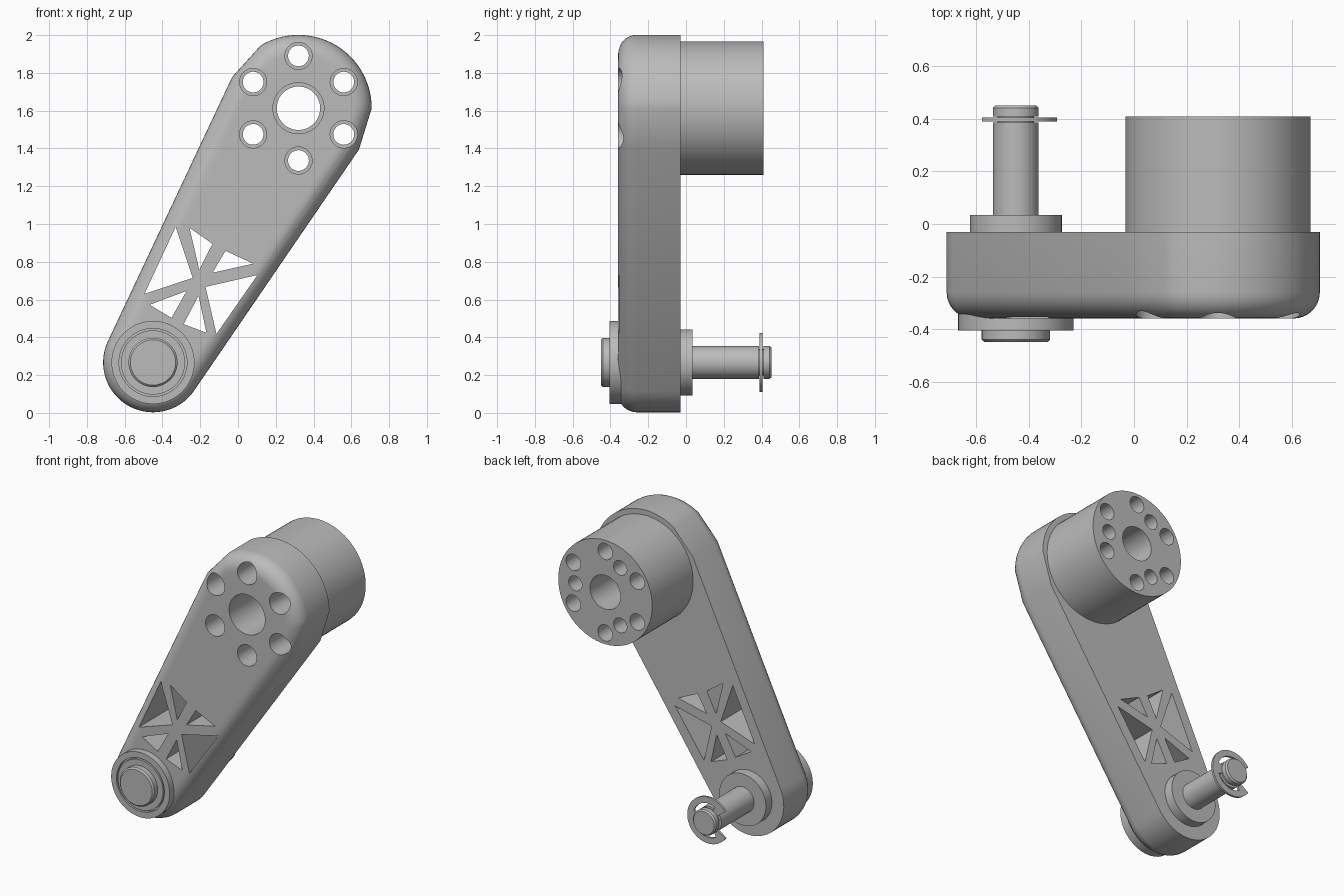
import bpy, bmesh
from math import sin, cos, pi, radians, atan2, asin, hypot

if "Cube" in bpy.data.objects:
    bpy.data.objects.remove(bpy.data.objects["Cube"])

grey = bpy.data.materials.new("plain grey")
grey.use_nodes = True
grey.diffuse_color = (0.5, 0.5, 0.5, 1)
grey.node_tree.nodes["Principled BSDF"].inputs["Base Color"].default_value = (0.5, 0.5, 0.5, 1)

HUB = (0.32, 1.613)     # upper hub centre (x, z)
PIN = (-0.45, 0.267)    # lower pin centre (x, z)
R_HUB, R_PIN = 0.388, 0.264
BACK, FRONT = -0.03, -0.36


def ring(centre, r, n=48, start=0.0, end=2 * pi, closed=True):
    """Points on an arc in the xz plane."""
    steps = n if closed else n - 1
    return [(centre[0] + r * cos(start + (end - start) * i / steps),
             centre[1] + r * sin(start + (end - start) * i / steps)) for i in range(n)]


def loft(bm, sections):
    """Skin a list of (outline, y) sections and cap both ends."""
    loops = [[bm.verts.new((x, y, z)) for x, z in pts] for pts, y in sections]
    n = len(loops[0])
    for a, b in zip(loops, loops[1:]):
        for i in range(n):
            j = (i + 1) % n
            bm.faces.new((a[i], a[j], b[j], b[i]))
    bm.faces.new(loops[0])
    bm.faces.new(loops[-1])


def make(name, bm):
    bmesh.ops.recalc_face_normals(bm, faces=bm.faces)
    mesh = bpy.data.meshes.new(name)
    bm.to_mesh(mesh)
    bm.free()
    mesh.materials.append(grey)
    ob = bpy.data.objects.new(name, mesh)
    bpy.context.collection.objects.link(ob)
    return ob


def select(ob):
    bpy.ops.object.select_all(action='DESELECT')
    ob.select_set(True)
    bpy.context.view_layer.objects.active = ob


def smooth(ob):
    select(ob)
    bpy.ops.object.shade_smooth_by_angle(angle=radians(30))


def cut(ob, outlines, y0, y1):
    """Cut straight-sided openings along y."""
    bm = bmesh.new()
    for pts in outlines:
        loft(bm, [(pts, y0), (pts, y1)])
    cutter = make(ob.name + "_cutter", bm)
    cutter.hide_render = True
    mod = ob.modifiers.new("openings", 'BOOLEAN')
    mod.object, mod.operation, mod.solver = cutter, 'DIFFERENCE', 'EXACT'
    select(ob)
    bpy.ops.object.modifier_apply(modifier=mod.name)
    bpy.data.objects.remove(cutter)


def lathe(name, profile, centre):
    """Turned part from (radius, y) pairs."""
    bm = bmesh.new()
    loft(bm, [(ring(centre, r), y) for r, y in profile])
    ob = make(name, bm)
    smooth(ob)
    return ob


def around(r, start, count):
    """Evenly spaced centres on a circle about the hub."""
    return ring(HUB, r, count, start, start + 2 * pi)


# Tapered arm: tangent outline of two circles, front edge rounded
dx, dz = HUB[0] - PIN[0], HUB[1] - PIN[1]
axis = atan2(dz, dx)
lean = asin((R_HUB - R_PIN) / hypot(dx, dz))
right, left = axis + lean - pi / 2 - 2 * lean, axis + lean + pi / 2


def arm_outline(inset):
    top = ring(HUB, R_HUB - inset, 28, 0, radians(121), closed=False)
    ends = ring(HUB, R_HUB - inset, 2, right, left, closed=False)
    bottom = ring(PIN, R_PIN - inset, 32, left, right + 2 * pi, closed=False)
    return [ends[0]] + top + [ends[1]] + bottom


FILLET = 0.1
sections = [(arm_outline(0), BACK)]
for i in range(9):
    a = pi / 2 * i / 8
    sections.append((arm_outline(FILLET * (1 - cos(a))), FRONT + FILLET * (1 - sin(a))))
bm = bmesh.new()
loft(bm, sections)
arm = make("arm", bm)

# Bolt holes, centre bore and the six triangular lightening windows
bolts = around(0.277, pi / 6, 6)
windows = [
    [(-.33, .985), (-.495, .63), (-.24, .715)],
    [(-.257, .98), (-.135, .895), (-.205, .758)],
    [(-.066, .858), (.08, .79), (-.135, .742)],
    [(.103, .73), (-.172, .667), (-.114, .418)],
    [(-.209, .62), (-.288, .47), (-.167, .424)],
    [(-.468, .572), (-.272, .646), (-.352, .503)],
]
cut(arm, [ring(c, 0.072, 32) for c in bolts] + [ring(HUB, 0.135)] + windows, -0.6, 0.2)
smooth(arm)

# Round hub on the back with bolt holes, three inner holes and a bore
bm = bmesh.new()
disc = ring(HUB, 0.353, 64)
loft(bm, [(disc, BACK), (disc, 0.41)])
hub = make("hub", bm)
inner = around(0.225, 0, 3)
cut(hub, [ring(c, 0.055, 32) for c in bolts] + [ring(c, 0.05, 32) for c in inner]
    + [ring(HUB, 0.115)], -0.2, 0.6)
smooth(hub)

# Front bearing cap with a fine groove, and the pin head
lathe("bearing_cap", [(0.22, FRONT + 0.02), (0.22, -0.405), (0.18, -0.405), (0.18, -0.385),
                      (0.17, -0.385), (0.17, -0.405)], PIN)
lathe("pin_head", [(0.13, -0.39), (0.13, -0.44), (0.12, -0.45)], PIN)

# Rear flange and the pin shaft with its clip groove
lathe("rear_flange", [(0.175, BACK - 0.02), (0.175, 0.035)], PIN)
lathe("pin_shaft", [(0.087, 0.0), (0.087, 0.387), (0.07, 0.387), (0.07, 0.41),
                    (0.087, 0.41), (0.087, 0.442), (0.078, 0.452)], PIN)

# Open retaining clip with three inward tabs
gap = radians(145)
outer = ring(PIN, 0.157, 59, -gap, gap, closed=False)
inside = []
for i in range(59):
    a = gap - 2 * gap * i / 58
    tab = abs(a) < radians(18) or abs(a) > radians(120)
    r = 0.07 if tab else 0.115
    inside.append((PIN[0] + r * cos(a), PIN[1] + r * sin(a)))
bm = bmesh.new()
loft(bm, [(outer + inside, 0.39), (outer + inside, 0.405)])
smooth(make("retaining_clip", bm))
